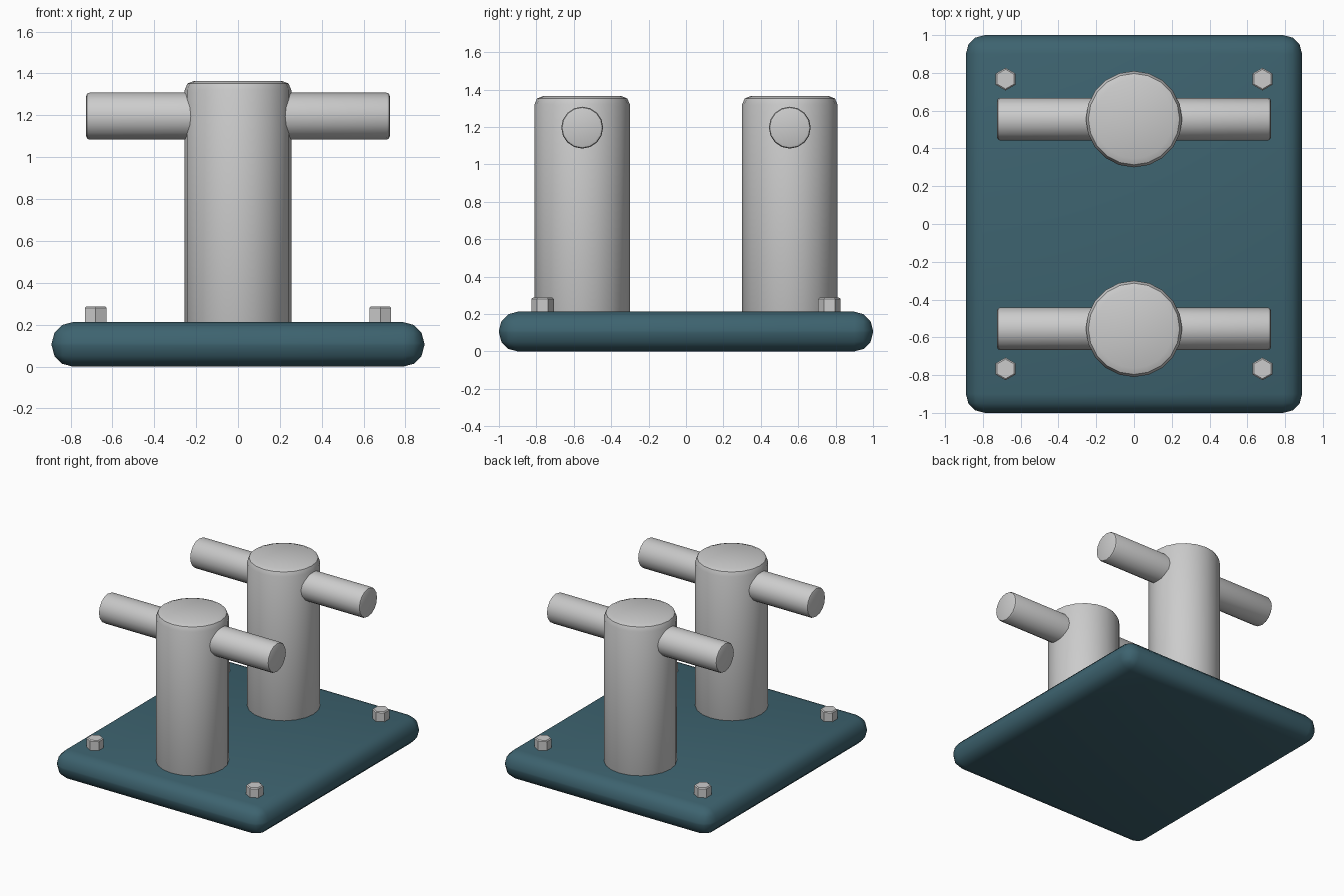
import bpy
from math import radians

if "Cube" in bpy.data.objects:
    bpy.data.objects.remove(bpy.data.objects["Cube"])

teal = bpy.data.materials.new("teal_paint")
teal.diffuse_color = (0.047, 0.125, 0.16, 1)
teal.use_nodes = True
teal.node_tree.nodes["Principled BSDF"].inputs["Base Color"].default_value = teal.diffuse_color


def finish(ob, name, bevel, segments, mat=None):
    ob.name = name
    mod = ob.modifiers.new("rounded_edges", 'BEVEL')
    mod.width = bevel
    mod.segments = segments
    mod.limit_method = 'ANGLE'
    mod.angle_limit = radians(65 if len(ob.data.vertices) != 8 else 40)
    if mat:
        ob.data.materials.append(mat)
    bpy.ops.object.modifier_apply(modifier=mod.name)
    bpy.ops.object.shade_smooth_by_angle(angle=radians(35))
    return ob


def cylinder(name, sides, radius, length, loc, bevel, segments, rot=(0, 0, 0)):
    bpy.ops.mesh.primitive_cylinder_add(vertices=sides, radius=radius, depth=length,
                                        location=loc, rotation=rot)
    return finish(bpy.context.object, name, bevel, segments)


# Base plate with rounded edges
bpy.ops.mesh.primitive_cube_add(size=1, location=(0, 0, 0.106))
base = bpy.context.object
base.scale = (1.78, 2.0, 0.212)
bpy.ops.object.transform_apply(location=False, rotation=False, scale=True)
finish(base, "base_plate", 0.1, 3, teal)

for side, sy in (("front", -1), ("back", 1)):
    # Upright post, sunk into the plate
    cylinder(side + "_post", 20, 0.255, 1.265, (0, sy * 0.555, 0.7325), 0.045, 2)
    # Crossbar through the post
    cylinder(side + "_crossbar", 16, 0.112, 1.45, (0, sy * 0.555, 1.196), 0.015, 2,
             (0, radians(90), 0))
    # Hexagonal bolts in the plate corners
    for end, sx in (("left", -1), ("right", 1)):
        cylinder(f"{side}_{end}_bolt", 6, 0.06, 0.135, (sx * 0.68, sy * 0.767, 0.2195),
                 0.007, 1)
